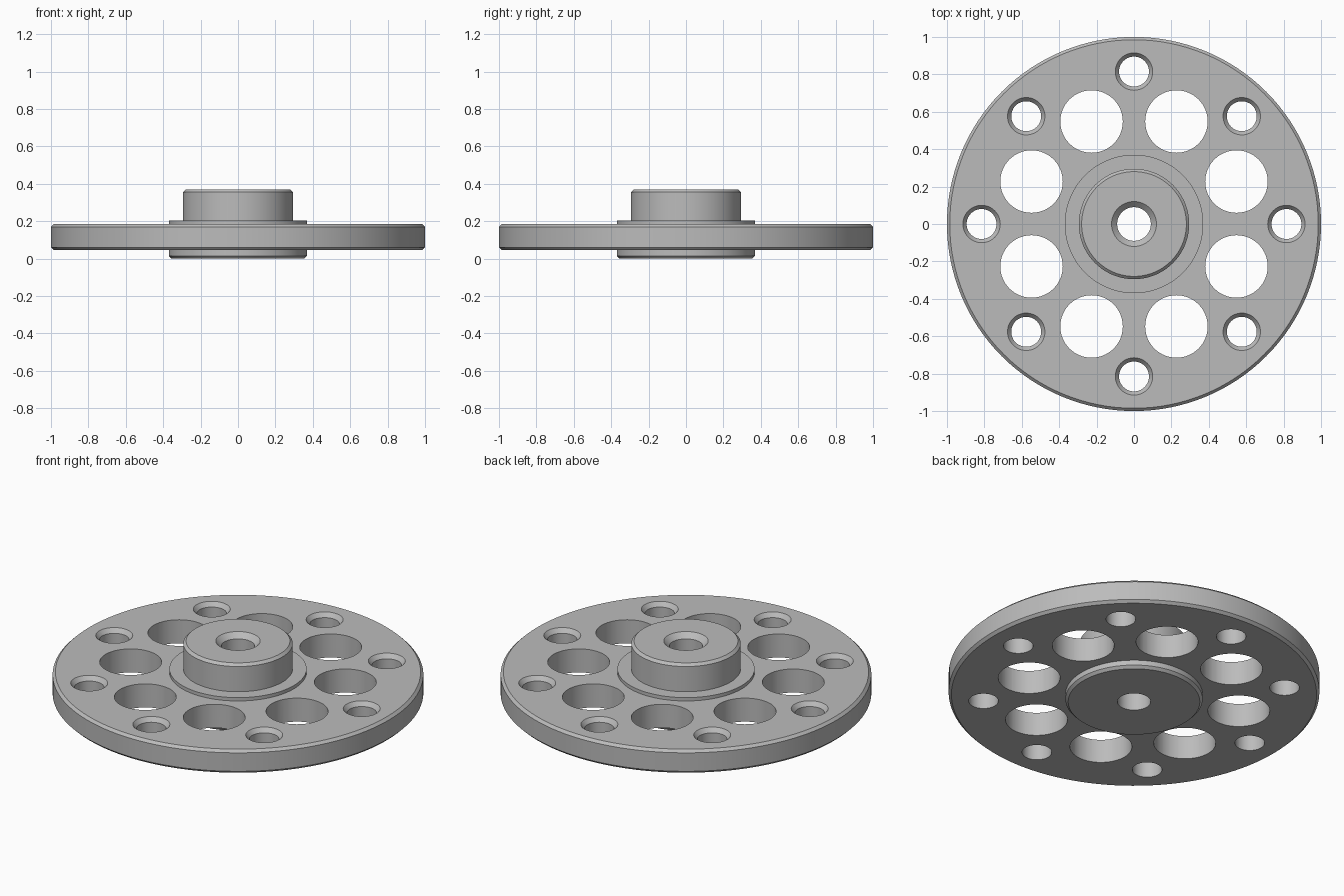
import bpy, bmesh
from math import cos, sin, tau, radians

if "Cube" in bpy.data.objects:
    bpy.data.objects.remove(bpy.data.objects["Cube"], do_unlink=True)

metal = bpy.data.materials.new("grey_metal")
metal.use_nodes = True
colour = (0.5, 0.5, 0.5, 1)
metal.diffuse_color = colour
metal.node_tree.nodes["Principled BSDF"].inputs["Base Color"].default_value = colour


def lathe(bm, profile, steps, centre=(0, 0), ring=False):
    """Turn (radius, height) points about z; close as a ring or cap both ends."""
    cx, cy = centre
    loops = [[bm.verts.new((cx + r * cos(tau * i / steps), cy + r * sin(tau * i / steps), z))
              for i in range(steps)] for r, z in profile]
    pairs = list(zip(loops, loops[1:]))
    if ring:
        pairs.append((loops[-1], loops[0]))
    else:
        bm.faces.new(loops[0])
        bm.faces.new(loops[-1])
    for a, b in pairs:
        for i in range(steps):
            j = (i + 1) % steps
            bm.faces.new((a[i], a[j], b[j], b[i]))


def finish(bm, name):
    bmesh.ops.recalc_face_normals(bm, faces=bm.faces)
    mesh = bpy.data.meshes.new(name)
    bm.to_mesh(mesh)
    bm.free()
    mesh.materials.append(metal)
    obj = bpy.data.objects.new(name, mesh)
    bpy.context.collection.objects.link(obj)
    return obj


# Turned body: lower boss, chamfered disc, raised lip, hub and countersunk bore
PLATE_LOW, PLATE_TOP, HUB_TOP = 0.045, 0.185, 0.37
bm = bmesh.new()
lathe(bm, [(0.09, 0), (0.355, 0), (0.37, 0.015), (0.37, PLATE_LOW),
           (0.985, PLATE_LOW), (1, 0.06), (1, 0.17), (0.985, PLATE_TOP),
           (0.37, PLATE_TOP), (0.37, 0.205), (0.295, 0.205),
           (0.295, 0.355), (0.28, HUB_TOP), (0.12, HUB_TOP), (0.09, 0.34)], 128, ring=True)
flange = finish(bm, "flange_disc")

# Cutters: eight countersunk bolt holes and eight lightening holes
bm = bmesh.new()
for k in range(8):
    a = tau * k / 8
    lathe(bm, [(0.08, -0.1), (0.08, 0.16), (0.1, PLATE_TOP), (0.1, 0.3)], 48,
          (0.815 * cos(a), 0.815 * sin(a)))
    a += tau / 16
    lathe(bm, [(0.167, -0.1), (0.167, 0.3)], 64, (0.593 * cos(a), 0.593 * sin(a)))
cutter = finish(bm, "hole_cutter")
cutter.hide_render = True

cut = flange.modifiers.new("holes", "BOOLEAN")
cut.operation = "DIFFERENCE"
cut.solver = "EXACT"
cut.object = cutter

# Apply the cut, then remove the cutter and shade smooth with crisp edges
bpy.ops.object.select_all(action="DESELECT")
flange.select_set(True)
bpy.context.view_layer.objects.active = flange
bpy.ops.object.modifier_apply(modifier=cut.name)
bpy.data.objects.remove(cutter, do_unlink=True)
bpy.ops.object.shade_smooth_by_angle(angle=radians(30))
